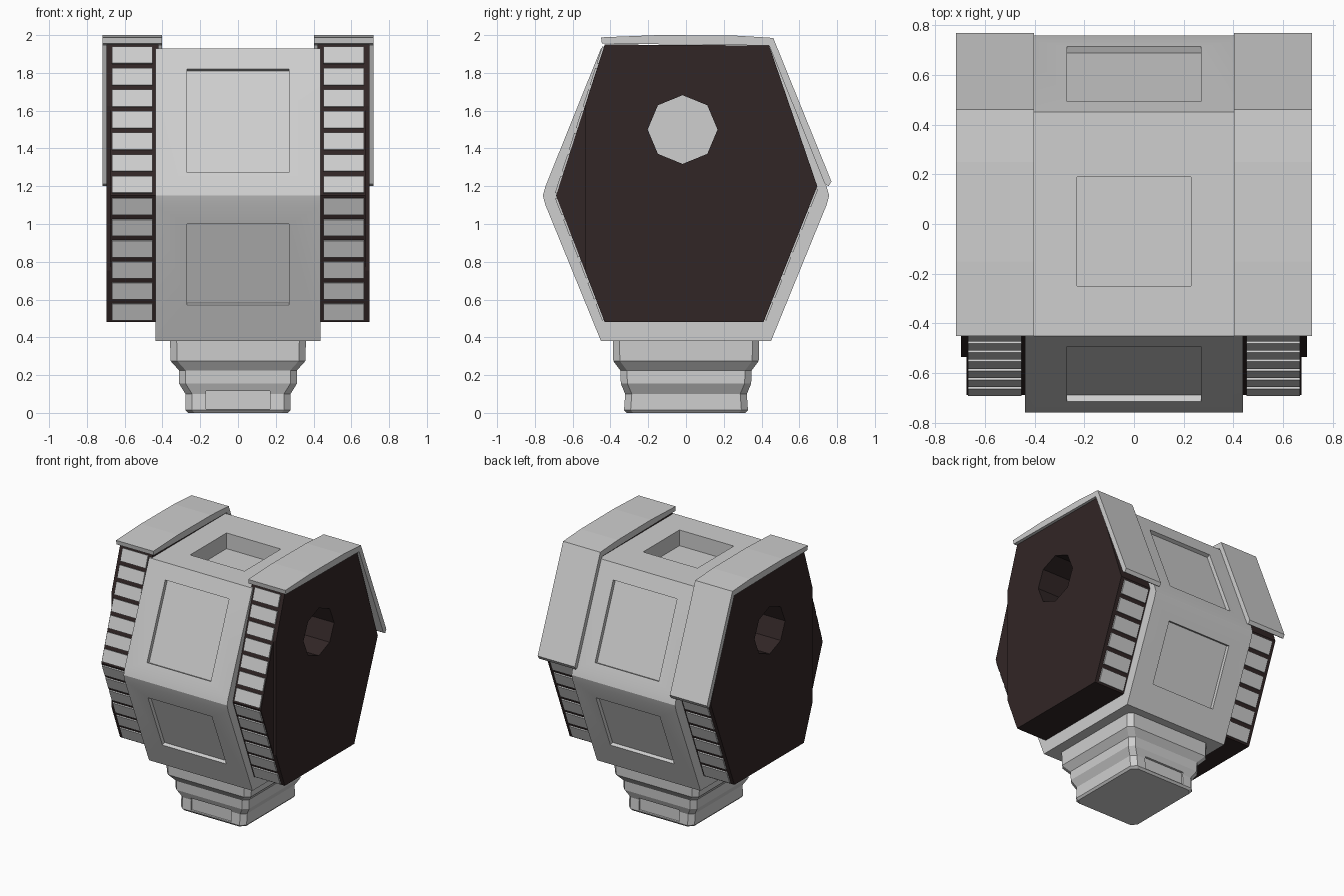
import bpy, bmesh, math
from mathutils import Vector

if "Cube" in bpy.data.objects:
    bpy.data.objects.remove(bpy.data.objects["Cube"])


def material(name, rgb):
    m = bpy.data.materials.new(name)
    m.diffuse_color = (*rgb, 1)
    m.use_nodes = True
    m.node_tree.nodes["Principled BSDF"].inputs["Base Color"].default_value = m.diffuse_color
    return m


GREY = material("light grey", (0.62, 0.62, 0.62))
DARK = material("dark brown", (0.031, 0.019, 0.019))


def finish(name, bm, mat):
    bmesh.ops.recalc_face_normals(bm, faces=bm.faces[:])
    me = bpy.data.meshes.new(name)
    bm.to_mesh(me)
    bm.free()
    me.materials.append(mat)
    ob = bpy.data.objects.new(name, me)
    bpy.context.collection.objects.link(ob)
    return ob


def add_prism(bm, prof, x0, x1):
    """Extrude a (y, z) outline along x."""
    a = [bm.verts.new((x0, y, z)) for y, z in prof]
    b = [bm.verts.new((x1, y, z)) for y, z in prof]
    bm.faces.new(a)
    bm.faces.new(b[::-1])
    n = len(prof)
    for i in range(n):
        j = (i + 1) % n
        bm.faces.new((a[i], b[i], b[j], a[j]))


def prism(name, prof, x0, x1, mat):
    bm = bmesh.new()
    add_prism(bm, prof, x0, x1)
    return finish(name, bm, mat)


def strip(a, b, t0, t1, out, inn):
    """Quad outline lying along segment a-b, reaching out and in from it."""
    a, b = Vector(a), Vector(b)
    d = (b - a).normalized()
    n = Vector((-d.y, d.x))
    mid = (a + b) / 2
    if n.dot(mid - Vector((0, 1.15))) < 0:
        n = -n
    p, q = a.lerp(b, t0), a.lerp(b, t1)
    return [tuple(v) for v in (p + n * out, q + n * out, q - n * inn, p - n * inn)]


def cut(ob, cutters):
    for c in cutters:
        c.hide_render = True
        m = ob.modifiers.new("cut", "BOOLEAN")
        m.operation = "DIFFERENCE"
        m.solver = "EXACT"
        m.object = c
        bpy.context.view_layer.objects.active = ob
        bpy.ops.object.modifier_apply(modifier=m.name)
        bpy.data.objects.remove(c)


def smooth(ob, angle=25):
    bpy.ops.object.select_all(action="DESELECT")
    ob.select_set(True)
    bpy.context.view_layer.objects.active = ob
    bpy.ops.object.shade_smooth_by_angle(angle=math.radians(angle))


# hexagonal body with softened waist and recessed panels
front = [(-0.45, 1.93), (-0.744, 1.2), (-0.758, 1.15), (-0.744, 1.1), (-0.45, 0.38)]
body = prism("body", front + [(-y, z) for y, z in reversed(front)], -0.438, 0.438, GREY)
cutters = [prism("top_cutter", [(-0.25, 2.1), (-0.25, 1.81), (0.19, 1.81), (0.19, 2.1)],
                 -0.23, 0.23, GREY)]
for s in (1, -1):
    for a, b, t0, t1 in ((front[0], front[1], 0.15, 0.90), (front[3], front[4], 0.14, 0.736)):
        quad = strip((a[0] * s, a[1]), (b[0] * s, b[1]), t0, t1, 0.05, 0.028)
        cutters.append(prism("panel_cutter", quad, -0.27, 0.27, GREY))
cut(body, cutters)
smooth(body)

# stepped base, lofted from rectangles with clipped corners
bm = bmesh.new()
rings = []
for hx, hy, z in ((0.265, 0.315, 0), (0.278, 0.328, 0.015), (0.278, 0.322, 0.1), (0.312, 0.345, 0.155),
                  (0.312, 0.348, 0.225), (0.357, 0.385, 0.275), (0.36, 0.388, 0.4)):
    c = 0.035
    pts = [(hx, c - hy), (hx, hy - c), (hx - c, hy), (c - hx, hy),
           (-hx, hy - c), (-hx, c - hy), (c - hx, -hy), (hx - c, -hy)]
    rings.append([bm.verts.new((x, y, z)) for x, y in pts])
for r, q in zip(rings, rings[1:]):
    for i in range(8):
        j = (i + 1) % 8
        bm.faces.new((r[i], r[j], q[j], q[i]))
bm.faces.new(rings[0])
bm.faces.new(rings[-1])
base = finish("base", bm, GREY)
cut(base, [prism("base_cutter", [(s * 0.4, 0.02), (s * 0.4, 0.115), (s * 0.312, 0.115), (s * 0.312, 0.02)],
                 -0.17, 0.17, GREY) for s in (1, -1)])

# side treads, pads and covers
tread = [(-0.43, 1.95), (-0.688, 1.15), (-0.43, 0.48), (0.41, 0.48), (0.695, 1.2), (0.44, 1.945)]
plate = [(-0.43, 1.95), (-0.535, 1.625), (-0.535, 0.753)] + tread[2:]
cover = [(-0.45, 1.988), (-0.15, 2.0), (0.25, 1.998), (0.462, 1.985), (0.77, 1.225),
         (0.755, 1.2), (0.735, 1.212), (0.44, 1.945), (-0.445, 1.955)]
runs = ((tread[0], tread[1], 7), (tread[1], tread[2], 6), (tread[4], tread[3], 6))

for side, s in (("right", 1), ("left", -1)):
    # dark tread block with thin outer plate, drilled by an octagonal hole
    parts = [prism(side + "_tread", tread, s * 0.42, s * 0.675, DARK),
             prism(side + "_tread_plate", plate, s * 0.675, s * 0.697, DARK)]
    for ob in parts:
        ring = [(-0.018 + 0.185 * math.sin(i * math.pi / 4), 1.5 + 0.182 * math.cos(i * math.pi / 4))
                for i in range(8)]
        cut(ob, [prism("hole_cutter", ring, s * 0.40, s * 0.8, DARK)])
    # light pads along the sloped faces
    bm = bmesh.new()
    for a, b, n in runs:
        for i in range(n):
            add_prism(bm, strip(a, b, (i + 0.11) / n, (i + 0.89) / n, 0.01, 0.02), s * 0.452, s * 0.668)
    finish(side + "_tread_pads", bm, GREY)
    # folded cover over the top and upper back
    prism(side + "_cover", cover, s * 0.402, s * 0.717, GREY)
